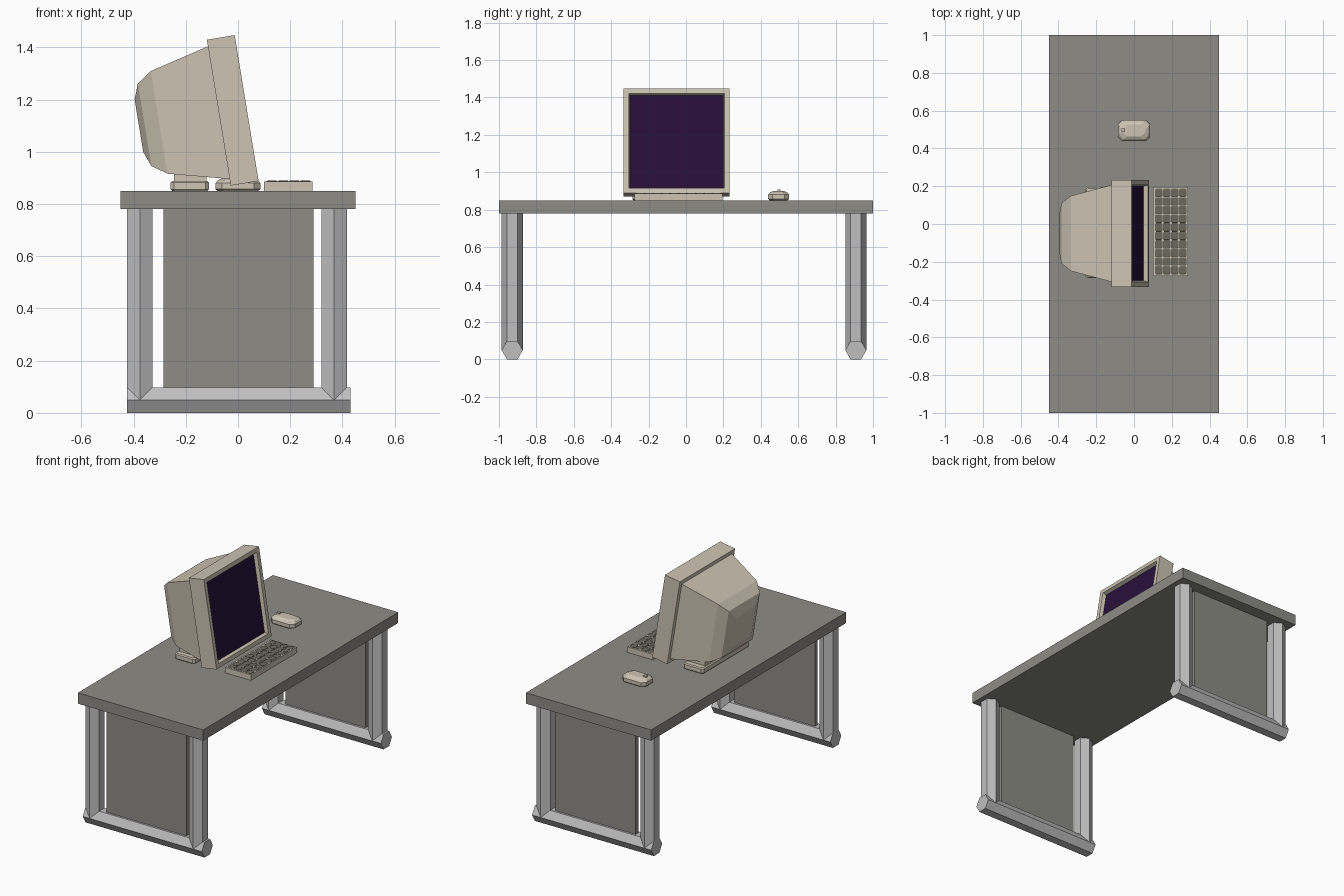
import bpy, bmesh, math
from mathutils import Matrix, Vector

if "Cube" in bpy.data.objects:
    bpy.data.objects.remove(bpy.data.objects["Cube"])


def material(name, rgb):
    m = bpy.data.materials.new(name)
    m.diffuse_color = (*rgb, 1)
    m.use_nodes = True
    m.node_tree.nodes["Principled BSDF"].inputs["Base Color"].default_value = m.diffuse_color
    return m


DESK = material("desk grey", (0.27, 0.265, 0.24))
METAL = material("leg metal", (0.52, 0.52, 0.52))
BEIGE = material("casing beige", (0.61, 0.55, 0.45))
SCREEN = material("screen purple", (0.021, 0.005, 0.042))
KEY = material("key grey", (0.15, 0.14, 0.11))


def add_loft(bm, rings):
    """Skin a list of matching point rings and cap both ends; returns the last cap."""
    loops = [[bm.verts.new(p) for p in ring] for ring in rings]
    n = len(loops[0])
    for a, b in zip(loops, loops[1:]):
        for i in range(n):
            j = (i + 1) % n
            bm.faces.new((a[i], a[j], b[j], b[i]))
    bm.faces.new(loops[0][::-1])
    return bm.faces.new(loops[-1])


def finish(name, bm, *mats, matrix=None):
    if matrix:
        bm.transform(matrix)
    bmesh.ops.recalc_face_normals(bm, faces=bm.faces)
    me = bpy.data.meshes.new(name)
    bm.to_mesh(me)
    bm.free()
    for m in mats:
        me.materials.append(m)
    ob = bpy.data.objects.new(name, me)
    bpy.context.collection.objects.link(ob)
    return ob


def loft(name, rings, mat, matrix=None):
    bm = bmesh.new()
    add_loft(bm, rings)
    return finish(name, bm, mat, matrix=matrix)


def box(name, lo, hi, mat):
    (x0, y0, z0), (x1, y1, z1) = lo, hi
    return loft(name, [[(x0, y0, z), (x1, y0, z), (x1, y1, z), (x0, y1, z)]
                       for z in (z0, z1)], mat)


def chamfered(cx, cy, hx, hy, c, z):
    """Rectangle ring with cut corners, lying flat at height z."""
    pts = [(hx, hy - c), (hx - c, hy), (c - hx, hy), (-hx, hy - c),
           (-hx, c - hy), (c - hx, -hy), (hx - c, -hy), (hx, c - hy)]
    return [(cx + x, cy + y, z) for x, y in pts]


def square(x, h):
    """Square ring facing along x."""
    return [(x, -h, -h), (x, h, -h), (x, h, h), (x, -h, h)]


# Desk top
box("desk_top", (-0.45, -1, 0.78), (0.45, 1, 0.85), DESK)

# Leg frames: hexagonal foot, two hexagonal posts and a side panel
HEX = [(0.0565 * math.cos(k * math.pi / 3), 0.0565 * math.sin(k * math.pi / 3))
       for k in range(6)]
for side, ly in (("front", -0.929), ("back", 0.908)):
    loft(side + "_foot", [[(x, ly + a, 0.049 + b) for a, b in HEX]
                          for x in (-0.425, 0.43)], METAL)
    for end, px in (("left", -0.376), ("right", 0.368)):
        loft(f"{side}_{end}_post", [[(px + b, ly + a, z) for a, b in HEX]
                                    for z in (0.05, 0.785)], METAL)
    box(side + "_side_panel", (-0.285, ly - 0.015, 0.09),
        (0.29, ly + 0.015, 0.785), DESK)

# Monitor, leaning back
tilt = (Matrix.Translation((-0.0735, -0.05, 1.15))
        @ Matrix.Rotation(math.radians(-9.3), 4, 'Y'))
bm = bmesh.new()
glass = add_loft(bm, [square(0, 0.283), square(0.108, 0.283),
                      square(0.108, 0.256), square(0.085, 0.25)])
glass.material_index = 1
finish("monitor_bezel_and_screen", bm, BEIGE, SCREEN, matrix=tilt)
loft("monitor_back_shell", [square(x, h) for x, h in
                            ((0.01, 0.26), (-0.232, 0.199), (-0.288, 0.16), (-0.31, 0.102))],
     BEIGE, matrix=tilt)

# Monitor stand
loft("stand_base", [chamfered(-0.185, -0.046, 0.073 - d, 0.241 - d, 0.012, z)
                    for d, z in ((0.006, 0.85), (0, 0.856), (0, 0.882), (0.006, 0.888))], BEIGE)
box("stand_neck", (-0.245, -0.25, 0.885), (-0.12, 0.155, 0.93), BEIGE)

# Keyboard with a grid of keys
box("keyboard_base", (0.1, -0.275, 0.85), (0.285, 0.196, 0.886), BEIGE)
bm = bmesh.new()
for i in range(4):
    for j in range(10):
        cx, cy = 0.1305 + i * 0.0425, -0.2445 + j * 0.0455
        add_loft(bm, [chamfered(cx, cy, 0.0205 - d, 0.022 - d, 0.006, z)
                      for d, z in ((0, 0.884), (0, 0.8875), (0.004, 0.89))])
finish("keys", bm, KEY)

# Mouse and its wheel
loft("mouse_body", [chamfered(0, 0.495, 0.086 - d, 0.056 - d, 0.024, z)
                    for d, z in ((0.008, 0.85), (0, 0.857), (0, 0.88),
                                 (0.008, 0.89), (0.024, 0.899))], BEIGE)
box("mouse_wheel", (-0.066, 0.488, 0.88), (-0.047, 0.506, 0.908), BEIGE)
